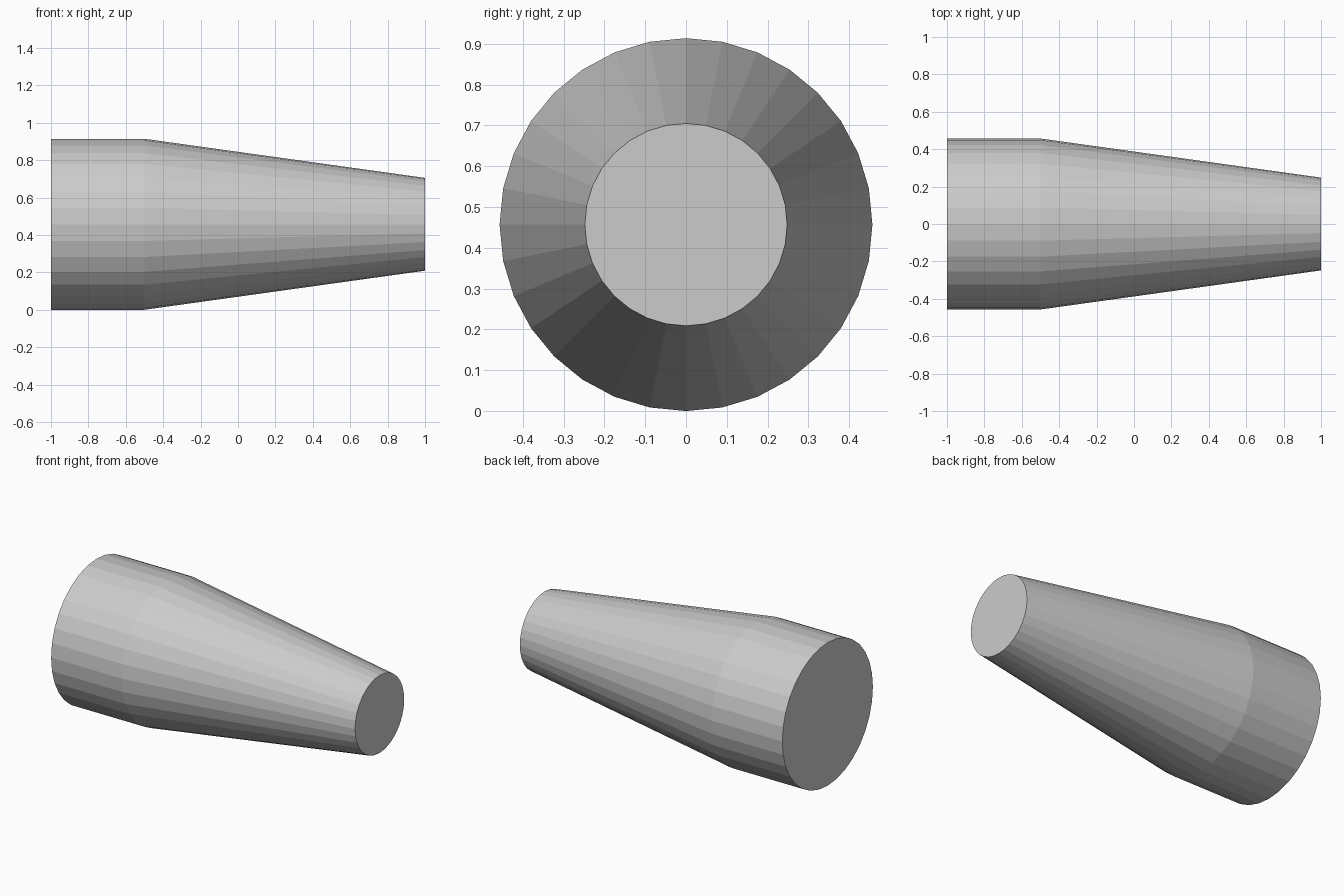
import bpy, bmesh, math

if "Cube" in bpy.data.objects:
    bpy.data.objects.remove(bpy.data.objects["Cube"])

SIDES = 32
RADIUS = 0.457
# Profile along x: (position, radius)
PROFILE = [(-1.0, RADIUS), (-0.5, RADIUS), (1.0, 0.248)]

bm = bmesh.new()

# Rings around the x axis, resting on z = 0
rings = []
for x, r in PROFILE:
    angles = [2 * math.pi * i / SIDES for i in range(SIDES)]
    rings.append([bm.verts.new((x, r * math.cos(a), RADIUS + r * math.sin(a))) for a in angles])

# Straight collar and tapered nose
for a, b in zip(rings, rings[1:]):
    for i in range(SIDES):
        j = (i + 1) % SIDES
        bm.faces.new((a[i], a[j], b[j], b[i]))

# Flat end caps
bm.faces.new(rings[0])
bm.faces.new(rings[-1])
bmesh.ops.recalc_face_normals(bm, faces=bm.faces)

mesh = bpy.data.meshes.new("tapered_nozzle")
bm.to_mesh(mesh)
bm.free()
bpy.context.collection.objects.link(bpy.data.objects.new("tapered_nozzle", mesh))
